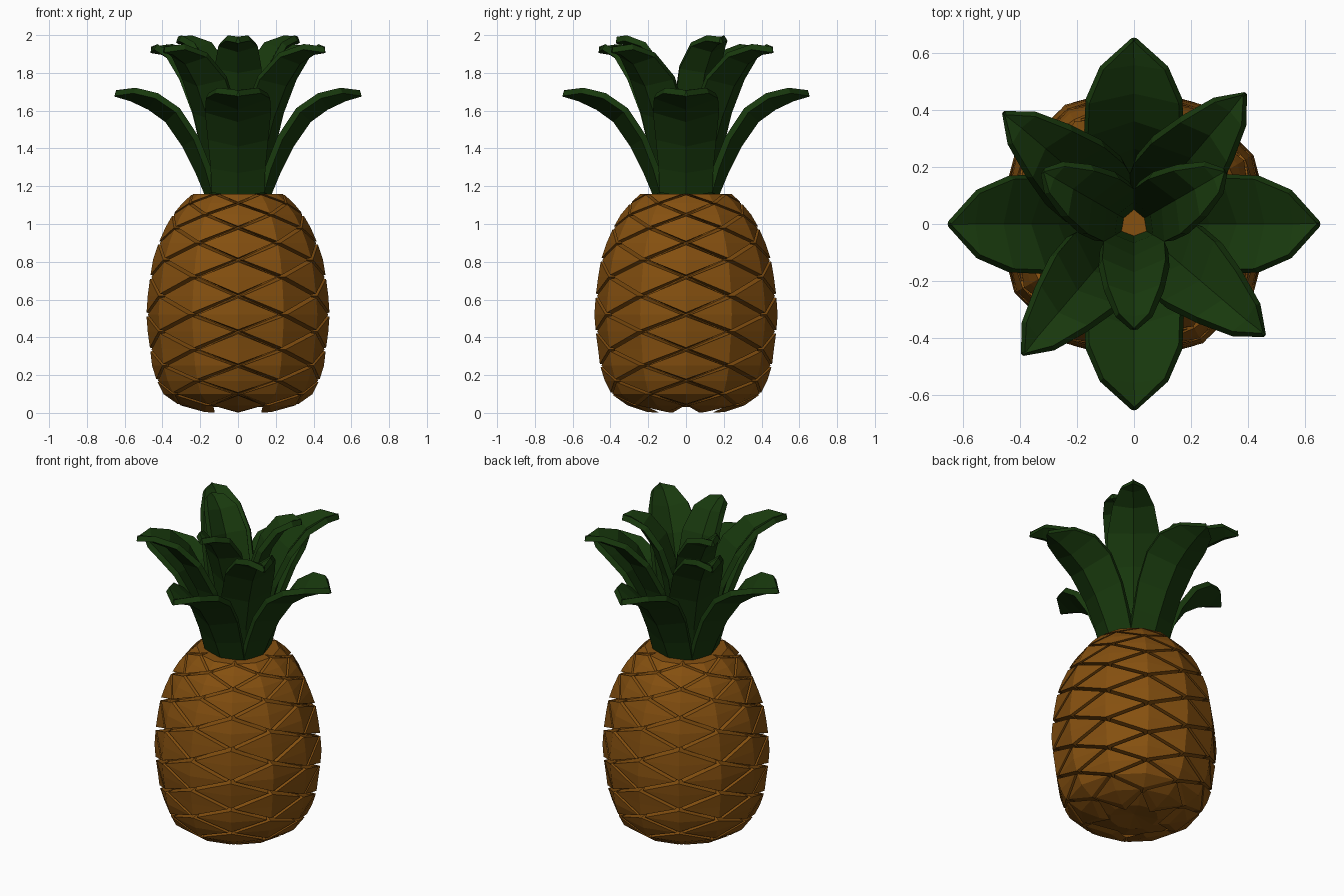
import bpy, bmesh
from math import sin, cos, pi, radians
from mathutils import Vector

if "Cube" in bpy.data.objects:
    bpy.data.objects.remove(bpy.data.objects["Cube"])


def material(name, rgb):
    m = bpy.data.materials.new(name)
    m.diffuse_color = (*rgb, 1)
    m.use_nodes = True
    m.node_tree.nodes["Principled BSDF"].inputs["Base Color"].default_value = m.diffuse_color
    return m


BROWN = material("rind_brown", (0.235, 0.08, 0.005))
GREEN = material("leaf_green", (0.009, 0.04, 0.004))


def make_object(name, bm, mat):
    bmesh.ops.recalc_face_normals(bm, faces=bm.faces)
    me = bpy.data.meshes.new(name)
    bm.to_mesh(me)
    bm.free()
    me.materials.append(mat)
    ob = bpy.data.objects.new(name, me)
    bpy.context.collection.objects.link(ob)
    return ob


# Height and radius of each row of lattice nodes
ROWS = [(0.0, 0.19), (0.04, 0.31), (0.10, 0.395), (0.17, 0.43), (0.25, 0.455),
        (0.335, 0.465), (0.43, 0.478), (0.52, 0.485), (0.62, 0.478), (0.72, 0.465),
        (0.81, 0.45), (0.90, 0.42), (0.98, 0.385), (1.05, 0.345), (1.11, 0.295), (1.16, 0.24)]
N = len(ROWS)


def node(k, j, depth=0.0):
    z, r = ROWS[k]
    a = j * pi / 6
    return Vector(((r - depth) * cos(a), (r - depth) * sin(a), z))


# Core: twelve-sided solid behind the grooves, hollowed underneath
bm = bmesh.new()
rings = [[bm.verts.new(node(k, j, 0.05) + Vector((0, 0, 0.03 if k < 2 else 0)))
          for j in range(12)] for k in range(N)]
for lo, hi in zip(rings, rings[1:]):
    for j in range(12):
        bm.faces.new((lo[j], lo[j - 1], hi[j - 1], hi[j]))
hollow = bm.verts.new((0, 0, 0.05))
for j in range(12):
    bm.faces.new((rings[0][j - 1], rings[0][j], hollow))
bm.faces.new(rings[-1])
make_object("body_core", bm, BROWN)

# Rind: raised diamond tiles, six per row, staggered; half tiles along the top
bm = bmesh.new()
for k in range(1, N):
    for j in range(12):
        if (k + j) % 2 == 0:
            continue
        corners = [(k - 1, j + 1), (k, j)]
        if k < N - 1:
            corners.append((k + 1, j + 1))
        corners.append((k, j + 2))
        mid, deep = node(k, j + 1), node(k, j + 1, 0.05)
        top = [bm.verts.new(mid.lerp(node(*c), 0.89)) for c in corners]
        base = [bm.verts.new(deep.lerp(node(*c, 0.052), 0.97)) for c in corners]
        centre = bm.verts.new(mid)
        n = len(corners)
        for i in range(n):
            h = (i + 1) % n
            bm.faces.new((base[i], base[h], top[h], top[i]))
            bm.faces.new((top[i], top[h], centre))
        bm.faces.new(base)
make_object("rind_tiles", bm, BROWN)


def leaf(name, angle, path, thick=0.034):
    """Folded leaf; path holds (radius, height, half width, fold) along the keel."""
    bm = bmesh.new()
    rows = []
    for i, (r, z, w, fold) in enumerate(path):
        a, b = path[max(i - 1, 0)], path[min(i + 1, len(path) - 1)]
        t = Vector((b[0] - a[0], 0, b[1] - a[1])).normalized()
        up = Vector((-t.z, 0, t.x))
        keel = Vector((r, 0, z))
        rows.append([bm.verts.new(keel + up * fold * abs(s) + Vector((0, s * w, 0)))
                     for s in (-1, 0, 1)])
    for p, q in zip(rows, rows[1:]):
        for s in (0, 1):
            bm.faces.new((p[s], p[s + 1], q[s + 1], q[s]))
    ob = make_object(name, bm, GREEN)
    # thickness grows on the inner side of the keel
    if ob.data.polygons[0].normal.x > 0:
        ob.data.flip_normals()
    ob.rotation_euler.z = radians(angle)
    mod = ob.modifiers.new("thickness", 'SOLIDIFY')
    mod.thickness = thick
    mod.offset = 1
    return ob


OUTER = [(0.175, 1.15, 0.14, 0.04), (0.225, 1.27, 0.145, 0.055), (0.295, 1.41, 0.16, 0.07),
         (0.385, 1.54, 0.175, 0.075), (0.475, 1.605, 0.17, 0.07), (0.57, 1.65, 0.12, 0.045),
         (0.655, 1.675, 0.008, 0.003)]
MIDDLE = [(0.13, 1.15, 0.11, 0.03), (0.18, 1.35, 0.13, 0.045), (0.25, 1.56, 0.15, 0.065),
          (0.335, 1.73, 0.15, 0.065), (0.43, 1.845, 0.12, 0.05), (0.53, 1.895, 0.075, 0.03),
          (0.605, 1.905, 0.006, 0.003)]
INNER = [(0.075, 1.15, 0.06, 0.02), (0.10, 1.40, 0.09, 0.035), (0.145, 1.63, 0.12, 0.055),
         (0.20, 1.80, 0.125, 0.055), (0.27, 1.91, 0.105, 0.045), (0.335, 1.95, 0.065, 0.022),
         (0.372, 1.955, 0.012, 0.005)]

# Crown: three rings of leaves
for i in range(4):
    leaf(f"outer_leaf_{i + 1}", 90 * i, OUTER)
    leaf(f"middle_leaf_{i + 1}", 49.5 + 90 * i, MIDDLE)
for i in range(3):
    leaf(f"inner_leaf_{i + 1}", -90 + 120 * i, INNER)
